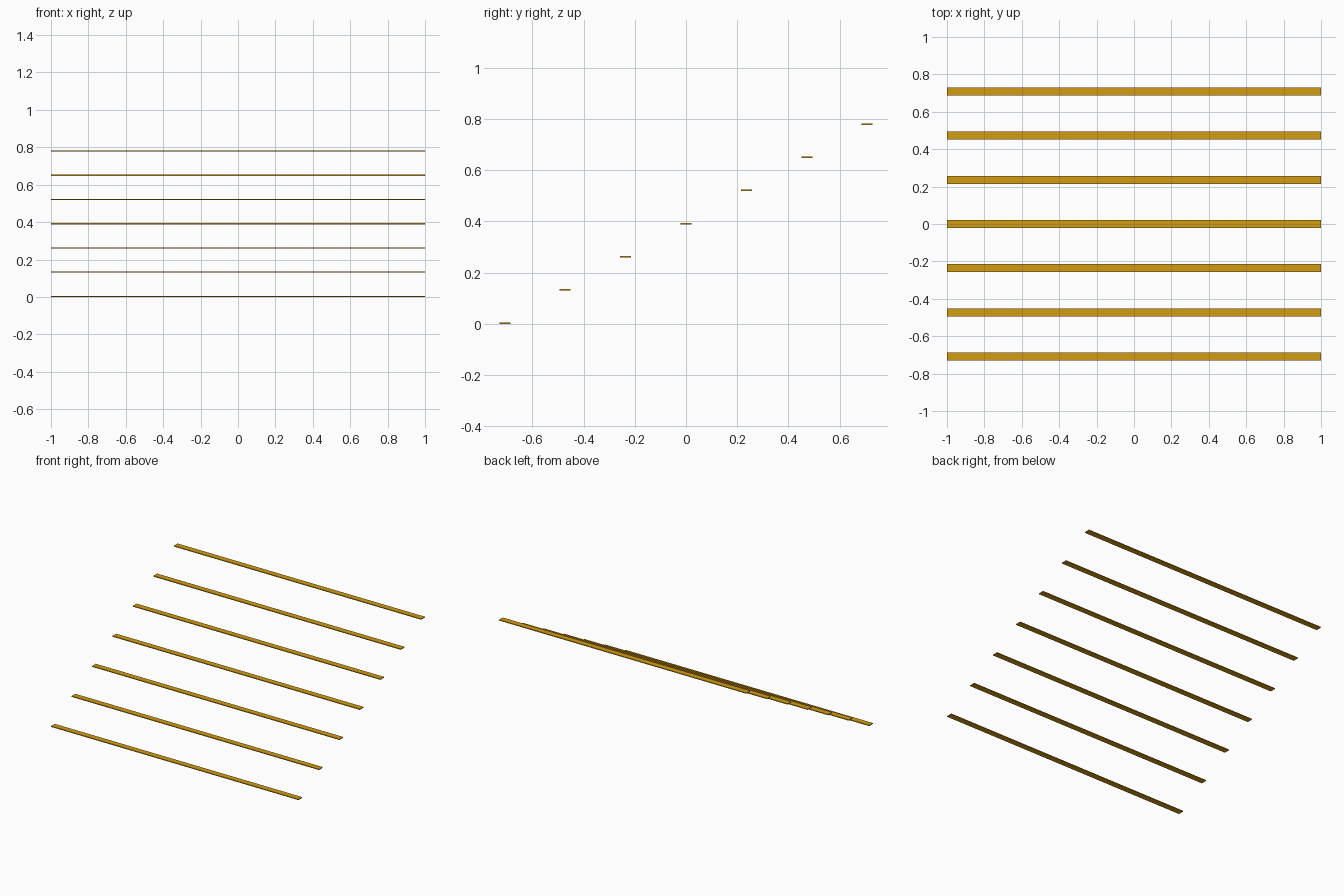
import bpy

if "Cube" in bpy.data.objects:
    bpy.data.objects.remove(bpy.data.objects["Cube"])

STEPS = 7
RUN, RISE = 0.236, 0.1295          # spacing between neighbouring strips
LENGTH, DEPTH, THICK = 2.0, 0.043, 0.006

brass = bpy.data.materials.new("brass")
brass.diffuse_color = (0.65, 0.33, 0.007, 1)
brass.use_nodes = True
brass.node_tree.nodes["Principled BSDF"].inputs["Base Color"].default_value = brass.diffuse_color


def strip(name, y, z):
    """Thin flat bar whose underside sits at height z."""
    bpy.ops.mesh.primitive_cube_add(size=1, location=(0, y, z + THICK / 2))
    ob = bpy.context.object
    ob.name = name
    ob.scale = (LENGTH, DEPTH, THICK)
    bpy.ops.object.transform_apply(location=False, rotation=False, scale=True)
    ob.data.materials.append(brass)


# Stair edge strips, climbing towards the back
for i in range(STEPS):
    strip(f"stair_edge_strip_{i + 1}", (i - (STEPS - 1) / 2) * RUN, i * RISE)
